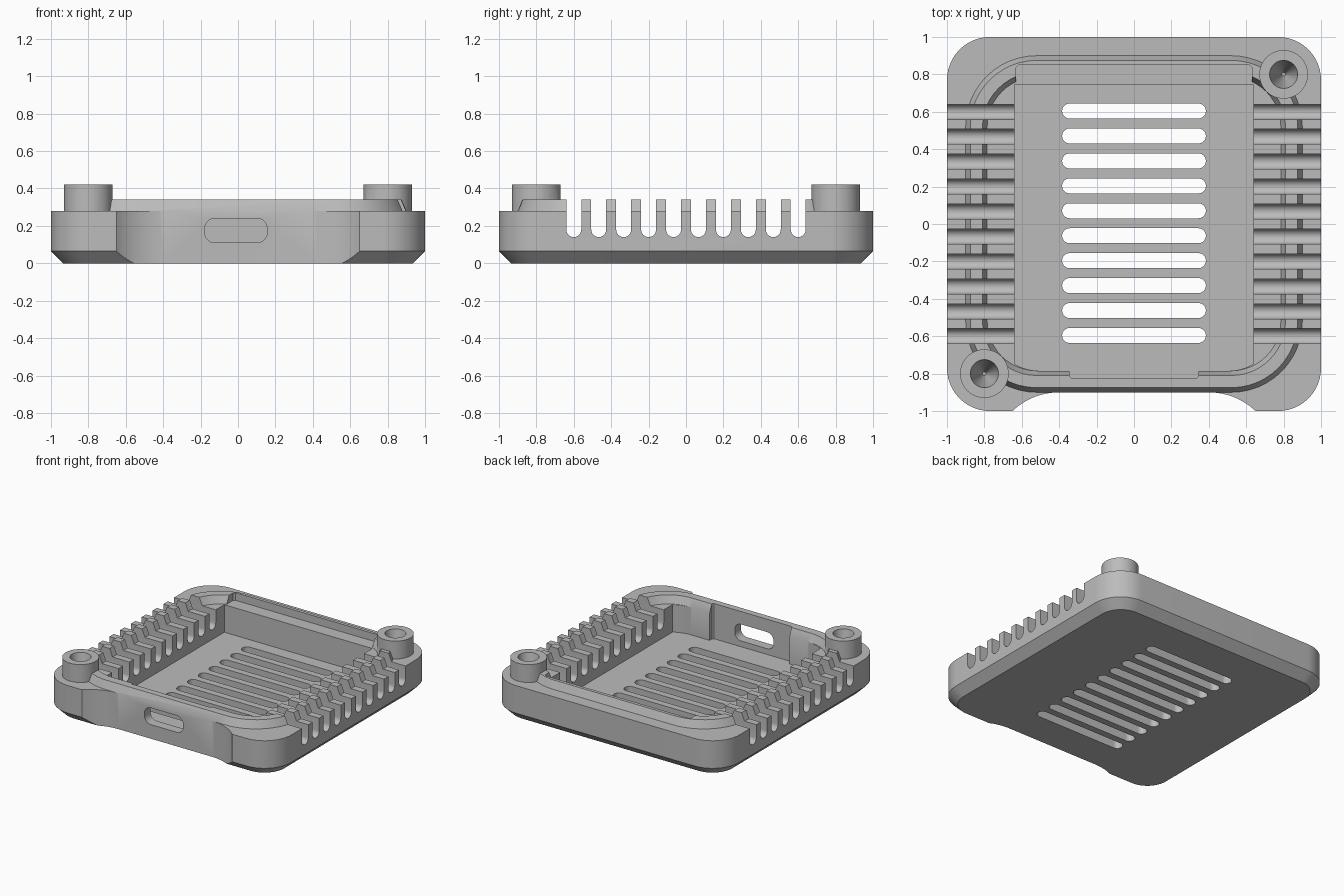
import bpy, bmesh
from math import sin, cos, pi, asin, sqrt

cube = bpy.data.objects.get("Cube")
if cube:
    bpy.data.objects.remove(cube, do_unlink=True)

grey = bpy.data.materials.new("plain grey")
grey.use_nodes = True
colour = (0.5, 0.5, 0.5, 1)
grey.diffuse_color = colour
grey.node_tree.nodes["Principled BSDF"].inputs["Base Color"].default_value = colour


def arc(cx, cy, r, a0, a1, n=12):
    return [(cx + r * cos(a0 + (a1 - a0) * i / n),
             cy + r * sin(a0 + (a1 - a0) * i / n)) for i in range(n + 1)]


def rounded_rect(hx, hy, r, cx=0, cy=0):
    corners = [(1, 1), (-1, 1), (-1, -1), (1, -1)]
    pts = []
    for k, (sx, sy) in enumerate(corners):
        pts += arc(cx + sx * (hx - r), cy + sy * (hy - r), r, k * pi / 2, (k + 1) * pi / 2)
    return pts


def loft(bm, layers, axis="z"):
    """Solid through a stack of (outline, level) layers with equal point counts."""
    place = {"x": lambda a, b, h: (h, a, b),
             "y": lambda a, b, h: (a, h, b),
             "z": lambda a, b, h: (a, b, h)}[axis]
    rings = [[bm.verts.new(place(a, b, h)) for a, b in pts] for pts, h in layers]
    n = len(rings[0])
    for lo, hi in zip(rings, rings[1:]):
        for i in range(n):
            j = (i + 1) % n
            bm.faces.new((lo[i], lo[j], hi[j], hi[i]))
    bm.faces.new(rings[0][::-1])
    bm.faces.new(rings[-1])


def solid(name, *stacks, axis="z"):
    bm = bmesh.new()
    for layers in stacks:
        loft(bm, layers, axis)
    bmesh.ops.recalc_face_normals(bm, faces=bm.faces)
    mesh = bpy.data.meshes.new(name)
    bm.to_mesh(mesh)
    bm.free()
    mesh.materials.append(grey)
    obj = bpy.data.objects.new(name, mesh)
    bpy.context.collection.objects.link(obj)
    return obj


def combine(target, tool, operation="DIFFERENCE"):
    tool.hide_render = True
    mod = target.modifiers.new("combine", "BOOLEAN")
    mod.operation = operation
    mod.solver = "EXACT"
    mod.object = tool
    bpy.context.view_layer.objects.active = target
    bpy.ops.object.modifier_apply(modifier=mod.name)
    bpy.data.objects.remove(tool, do_unlink=True)


RIM, LIP, FLOOR = 0.28, 0.34, 0.065

# Tray body with chamfered base and tapered raised lip
body = solid("tray", [
    (rounded_rect(0.935, 0.935, 0.17), 0),
    (rounded_rect(1, 1, 0.23), FLOOR),
    (rounded_rect(1, 1, 0.23), RIM),
    (rounded_rect(0.9, 0.9, 0.38), RIM),
    (rounded_rect(0.875, 0.875, 0.355), LIP)])

# Sloping inner side of the lip
combine(body, solid("lip_cutter", [
    (rounded_rect(0.785, 0.785, 0.265), RIM),
    (rounded_rect(0.835, 0.835, 0.315), 0.4)]))

# Main cavity, rounded at the front corners
r, c, hx = 0.285, 0.5, 0.64
a = asin(sqrt(r * r - (hx - c) ** 2) / r)
cavity = ([(hx, 0.745), (-hx, 0.745)] + arc(-c, -c, r, pi + a, 1.5 * pi)
          + arc(c, -c, r, 1.5 * pi, 2 * pi - a))
combine(body, solid("cavity_cutter", [(cavity, FLOOR), (cavity, 0.5)]))

# Ledge along the back and thinned wall at the port
ledge = [(-0.63, 0.6), (0.63, 0.6), (0.63, 0.835), (0.615, 0.85), (-0.615, 0.85), (-0.63, 0.835)]
combine(body, solid("ledge_cutter", [(ledge, RIM), (ledge, 0.5)]))
recess = [(-0.345, -0.7), (-0.345, -0.815), (-0.335, -0.825),
          (0.335, -0.825), (0.345, -0.815), (0.345, -0.7)]
combine(body, solid("recess_cutter", [(recess, FLOOR), (recess, 0.5)]))

# Scooped front
R = 0.3625
b = asin(0.25 / R)
scoop = (arc(-0.4, -0.9 - R, R, pi / 2 + b, pi / 2) + arc(0.4, -0.9 - R, R, pi / 2, pi / 2 - b)
         + [(0.65, -1.2), (-0.65, -1.2)])
combine(body, solid("scoop_cutter", [(scoop, -0.1), (scoop, 0.5)]))

# Port opening
port = rounded_rect(0.167, 0.065, 0.055, -0.011, 0.175)
combine(body, solid("port_cutter", [(port, -1.1), (port, -0.7)], axis="y"))

# Side and floor vents
centres = [-0.6 + i * 1.2 / 9 for i in range(10)]
side, floor = [], []
for y in centres:
    u = arc(y, 0.18, 0.04, pi, 2 * pi) + [(y + 0.04, 0.5), (y - 0.04, 0.5)]
    side.append([(u, -1.1), (u, 1.1)])
    s = rounded_rect(0.384, 0.04, 0.0395, 0, y + 0.004)
    floor.append([(s, -0.1), (s, 0.12)])
combine(body, solid("side_vent_cutter", *side, axis="x"))
combine(body, solid("floor_vent_cutter", *floor))

# Corner posts with tapered sockets
for s in (-1, 1):
    def disc(rad):
        return arc(0.8 * s, 0.8 * s, rad, 0, 2 * pi * 47 / 48, 47)
    combine(body, solid("post", [(disc(0.13), 0.2), (disc(0.13), 0.42)]), "UNION")
    combine(body, solid("socket_cutter", [(disc(0.01), 0.1), (disc(0.075), 0.42),
                                          (disc(0.075), 0.5)]))

# Smooth curves, crisp edges
bpy.ops.object.select_all(action="DESELECT")
body.select_set(True)
bpy.context.view_layer.objects.active = body
bpy.ops.object.shade_smooth_by_angle()
